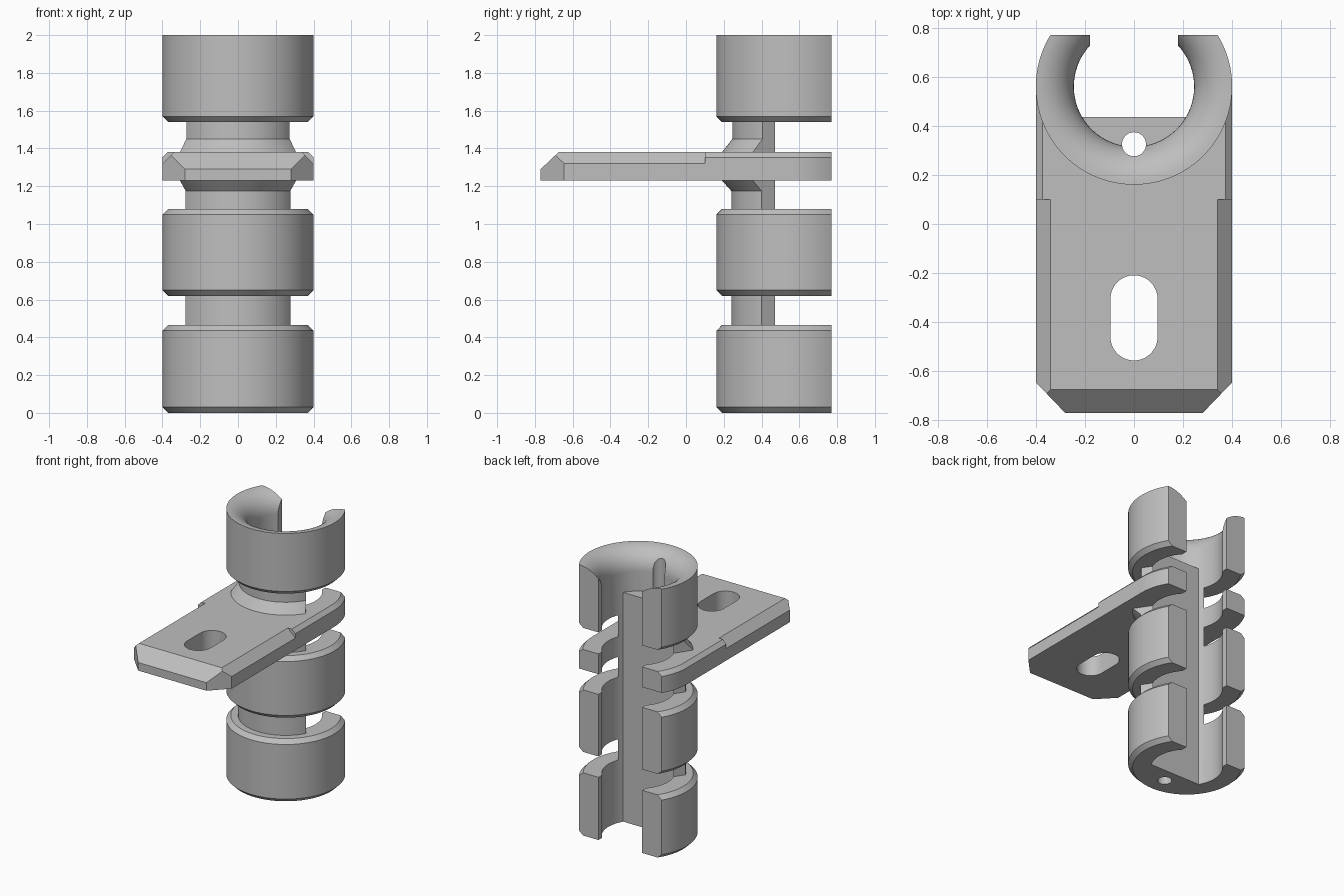
import bpy, bmesh, math
from mathutils import Vector

cube = bpy.data.objects.get("Cube")
if cube:
    bpy.data.objects.remove(cube, do_unlink=True)

grey = bpy.data.materials.new("plain_grey")
grey.use_nodes = True
GREY = (0.52, 0.52, 0.52, 1)
grey.diffuse_color = GREY
grey.node_tree.nodes["Principled BSDF"].inputs["Base Color"].default_value = GREY

CENTRE_Y = 0.56
BORE = 0.245
OUTER = 0.4
BACK = 0.77


def finish(name, bm):
    bmesh.ops.recalc_face_normals(bm, faces=bm.faces)
    mesh = bpy.data.meshes.new(name)
    bm.to_mesh(mesh)
    bm.free()
    mesh.materials.append(grey)
    obj = bpy.data.objects.new(name, mesh)
    bpy.context.collection.objects.link(obj)
    return obj


def slice_off(bm, point, normal):
    """Remove everything on the normal side of a plane and cap the cut."""
    geom = bm.verts[:] + bm.edges[:] + bm.faces[:]
    bmesh.ops.bisect_plane(bm, geom=geom, plane_co=point, plane_no=Vector(normal).normalized(),
                           clear_outer=True, dist=1e-5)
    bmesh.ops.holes_fill(bm, edges=[e for e in bm.edges if e.is_boundary], sides=0)


def lathe(name, profile, slices, steps=80):
    """Revolve a closed (radius, z) profile about the clamp axis, then slice."""
    bm = bmesh.new()
    loops = []
    for i in range(steps):
        a = math.tau * (i + 0.5) / steps
        loops.append([bm.verts.new((r * math.cos(a), CENTRE_Y + r * math.sin(a), z))
                      for r, z in profile])
    n = len(profile)
    for i in range(steps):
        a, b = loops[i], loops[(i + 1) % steps]
        for j in range(n):
            k = (j + 1) % n
            bm.faces.new((a[j], b[j], b[k], a[k]))
    for point, normal in slices:
        slice_off(bm, point, normal)
    return finish(name, bm)


def prism(name, outline, z0, z1, slices=()):
    bm = bmesh.new()
    base = bm.faces.new([bm.verts.new((x, y, z0)) for x, y in outline])
    top = bmesh.ops.extrude_face_region(bm, geom=[base])["geom"]
    bmesh.ops.translate(bm, vec=(0, 0, z1 - z0),
                        verts=[v for v in top if isinstance(v, bmesh.types.BMVert)])
    for point, normal in slices:
        slice_off(bm, point, normal)
    return finish(name, bm)


def arc(cy, r, start, end, steps):
    return [(r * math.cos(math.radians(start + (end - start) * i / steps)),
             cy + r * math.sin(math.radians(start + (end - start) * i / steps)))
            for i in range(steps + 1)]


def rect(x, y0, y1):
    return [(-x, y0), (x, y0), (x, y1), (-x, y1)]


def ring(name, z0, z1, low, high):
    """Clamp ring with outer chamfers, cut flat at the back."""
    profile = [(BORE, z0), (OUTER - low, z0), (OUTER, z0 + low),
               (OUTER, z1 - high), (OUTER - high, z1), (BORE, z1)]
    return lathe(name, profile, [((0, BACK, 0), (0, 1, 0))])


# Clamp rings; the top one has a rounded funnel mouth
lower_ring = ring("lower_ring", 0, 0.465, 0.03, 0.03)
middle_ring = ring("middle_ring", 0.62, 1.08, 0.03, 0.03)
plate_ring = ring("plate_ring", 1.23, 1.38, 0, 0.028)
mouth = OUTER - BORE
profile = [(BORE, 1.54), (OUTER - 0.03, 1.54), (OUTER, 1.57)]
profile += [(OUTER - mouth * math.sin(t), 2 - mouth + mouth * math.cos(t))
            for t in [math.pi / 2 * i / 12 for i in range(13)]]
top_ring = lathe("top_ring", profile, [((0, BACK, 0), (0, 1, 0))])
rings = [lower_ring, middle_ring, plate_ring, top_ring]

# Front neck joining the rings, flared where it meets the plate
neck_profile = [(BORE, 0.2), (0.32, 0.2), (0.32, 1.175), (0.37, 1.23),
                (0.37, 1.38), (0.315, 1.45), (0.315, 1.8), (BORE, 1.8)]
neck = lathe("neck", neck_profile,
             [((0, 0.5, 0), (0, 1, 0))]
             + [((s * 0.31, 0.35, 0), (s * 0.113, 0.075, 0)) for s in (-1, 1)])

# Flat-backed filler inside the bore
half = math.degrees(math.acos((CENTRE_Y - 0.435) / 0.25))
filler = prism("bore_filler", arc(CENTRE_Y, 0.25, 270 - half, 270 + half, 32), 0, 1.7)

# Mounting plate: chamfered tongue and the shoulder reaching the ring
tongue_slices = [((0, -0.675, 1.38), (0, -0.09, 0.095))]
shoulder_slices = []
for s in (-1, 1):
    tongue_slices += [((s * 0.34, 0, 1.38), (s, 0, 1)),
                      ((s * 0.4, -0.645, 0), (s * 0.125, -0.12, 0))]
    shoulder_slices.append(((s * 0.372, 0, 1.38), (s, 0, 1)))
tongue = prism("plate_tongue", rect(OUTER, -BACK, 0.1), 1.23, 1.38, tongue_slices)
shoulder = prism("plate_shoulder", rect(OUTER, 0.1, CENTRE_Y), 1.23, 1.38, shoulder_slices)

# Cutters
slot_cut = prism("slot_cutter", rect(0.18, 0.6, 1), -1, 3)
bore_cut = prism("bore_cutter", arc(CENTRE_Y, BORE, 2.25, 357.75, 79), 1, 1.6)
pin_cut = prism("pin_cutter", arc(0.325, 0.049, 0, 350, 35), -1, 3)
oval_cut = prism("oval_cutter", arc(-0.305, 0.096, 0, 180, 20)
                 + arc(-0.46, 0.096, 180, 360, 20), 1, 1.6)
cutters = [slot_cut, bore_cut, pin_cut, oval_cut]
for c in cutters:
    c.hide_render = True


def cut(obj, cutter):
    mod = obj.modifiers.new("cut", "BOOLEAN")
    mod.operation = "DIFFERENCE"
    mod.solver = "EXACT"
    mod.object = cutter
    bpy.ops.object.select_all(action="DESELECT")
    obj.select_set(True)
    bpy.context.view_layer.objects.active = obj
    bpy.ops.object.modifier_apply(modifier=mod.name)


for r in rings:
    cut(r, slot_cut)
cut(shoulder, bore_cut)
cut(tongue, oval_cut)
for part in rings + [neck, filler, shoulder]:
    cut(part, pin_cut)
for c in cutters:
    bpy.data.objects.remove(c, do_unlink=True)

# Smooth curved walls, keep the edges crisp
for part in rings + [neck, filler, tongue, shoulder]:
    bpy.ops.object.select_all(action="DESELECT")
    part.select_set(True)
    bpy.context.view_layer.objects.active = part
    bpy.ops.object.shade_smooth_by_angle(angle=math.radians(30))
